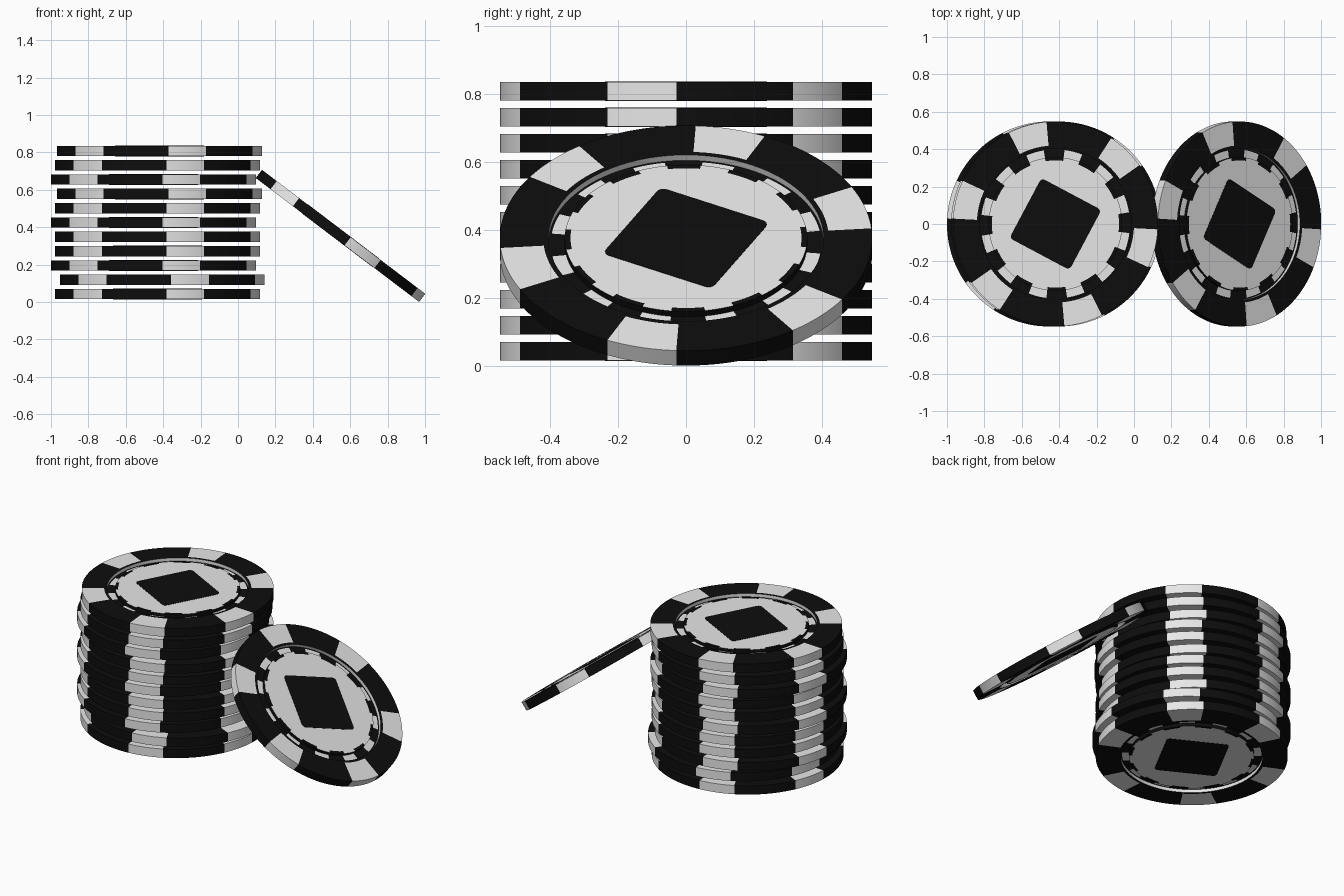
import bpy, bmesh, math
from mathutils import Matrix

if "Cube" in bpy.data.objects:
    bpy.data.objects.remove(bpy.data.objects["Cube"])

def material(name, v):
    m = bpy.data.materials.new(name)
    m.diffuse_color = (v, v, v, 1)
    m.use_nodes = True
    m.node_tree.nodes["Principled BSDF"].inputs["Base Color"].default_value = m.diffuse_color
    return m

LIGHT, BLACK = 0, 1
MATS = [material("off_white", 0.8), material("black", 0.004)]
R, H, DEPTH = 0.548, 0.0275, 0.02      # radius, half thickness, groove depth
SEG = 180

# colour rules by angle in degrees
def spot(a):   # six light edge spots
    return LIGHT if abs((a - 46 + 30) % 60 - 30) < 11 else BLACK

def tick(a):   # twelve light ticks around the inlay
    return LIGHT if abs((a - 16 + 15) % 30 - 15) < 7 else BLACK

def light(a):
    return LIGHT

def black(a):
    return BLACK

# half profile from inlay to rim, each with the rule of the band that follows
G = H - DEPTH
half = [(0.34, H, tick), (0.357, H, black), (0.357, G, tick), (0.398, G, black),
        (0.405, G, light), (0.405, H, black), (0.42, H, spot), (R, H, spot)]
rules = [p[2] for p in half]
profile = [(r, z) for r, z, _ in half] + [(r, -z) for r, z, _ in reversed(half)]
bands = rules + rules[-2::-1]

def diamond(bm, side):
    # rounded square plate on the inlay
    pts = []
    for k in range(4):
        c = math.radians(17 + 90 * k)
        cx, cy = 0.226 * math.cos(c), 0.226 * math.sin(c)
        for j in range(-2, 3):
            a = c + math.radians(22.5 * j)
            pts.append((cx + 0.022 * math.cos(a), cy + 0.022 * math.sin(a)))
    lo = [bm.verts.new((x, y, side * H)) for x, y in pts]
    hi = [bm.verts.new((x, y, side * (H + 0.0015))) for x, y in pts]
    faces = [bm.faces.new(hi if side > 0 else hi[::-1])]
    for i in range(len(pts)):
        j = (i + 1) % len(pts)
        q = [lo[i], lo[j], hi[j], hi[i]]
        faces.append(bm.faces.new(q if side > 0 else q[::-1]))
    for f in faces:
        f.material_index = BLACK

def chip_mesh():
    bm = bmesh.new()
    angles = [2 * i + 1 for i in range(SEG)]
    rings = [[bm.verts.new((r * math.cos(math.radians(a)), r * math.sin(math.radians(a)), z))
              for a in angles] for r, z in profile]
    for b, rule in enumerate(bands):
        for i in range(SEG):
            j = (i + 1) % SEG
            f = bm.faces.new((rings[b][i], rings[b + 1][i], rings[b + 1][j], rings[b][j]))
            f.material_index = rule(angles[i] + 1)
    # light inlay discs
    bm.faces.new(rings[0])
    bm.faces.new(rings[-1][::-1])
    diamond(bm, 1)
    diamond(bm, -1)
    me = bpy.data.meshes.new("chip")
    bm.to_mesh(me)
    bm.free()
    for m in MATS:
        me.materials.append(m)
    me.shade_smooth()
    me.set_sharp_from_angle(angle=math.radians(30))
    return me

mesh = chip_mesh()

def add_chip(name, loc, tilt=0):
    ob = bpy.data.objects.new(name, mesh)
    ob.location = loc
    ob.rotation_euler = (0, math.radians(tilt), 0)
    bpy.context.collection.objects.link(ob)

# slightly uneven stack, bottom to top
offsets = [-.43, -.405, -.452, -.43, -.43, -.452, -.43, -.42, -.452, -.43, -.42]
for i, x in enumerate(offsets):
    add_chip(f"stack_chip_{i + 1}", (x, 0, 0.0425 + 0.0765 * i))

# chip leaning against the stack
add_chip("leaning_chip", (0.548, 0, 0.3535), 37.2)
